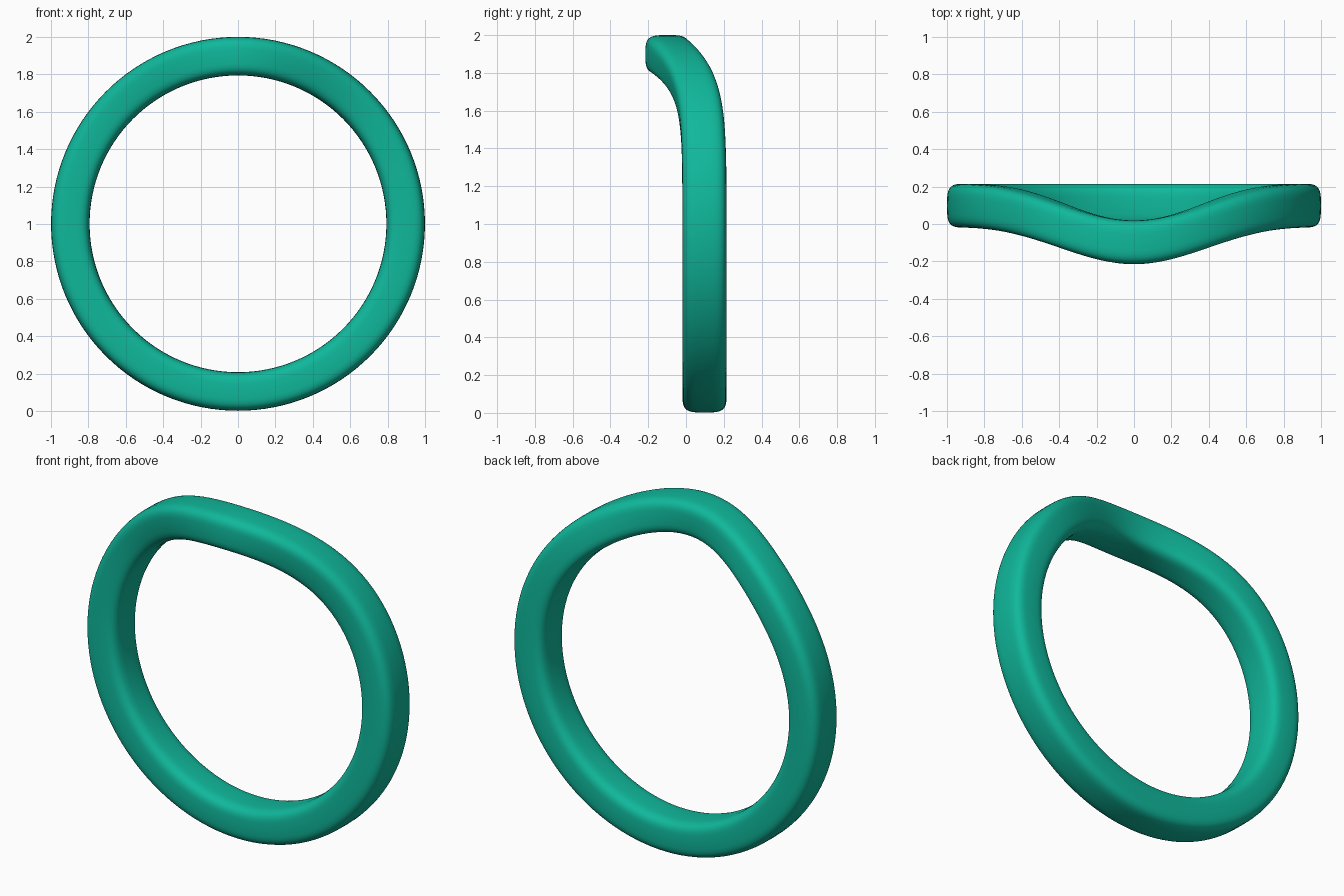
import bpy, math

if "Cube" in bpy.data.objects:
    bpy.data.objects.remove(bpy.data.objects["Cube"])

SEG, SIDES = 128, 40
RADIUS, HALF_R, HALF_Y = 0.896, 0.103, 0.117


def spow(v, p):
    return math.copysign(abs(v) ** p, v)


# Rounded-square cross-section (radial, y)
profile = []
for j in range(SIDES):
    a = 2 * math.pi * j / SIDES
    profile.append((HALF_R * spow(math.cos(a), 0.52), HALF_Y * spow(math.sin(a), 0.52)))

# Sweep round the ring, with the top dipping forward
verts, faces = [], []
for i in range(SEG):
    t = 2 * math.pi * i / SEG
    from_top = min(t, 2 * math.pi - t)
    y0 = 0.098 - 0.196 * math.exp(-(from_top / 0.57) ** 2)
    for dr, dy in profile:
        r = RADIUS + dr
        verts.append((r * math.sin(t), y0 + dy, 1.001 + r * math.cos(t)))
    for j in range(SIDES):
        n, k = (i + 1) % SEG, (j + 1) % SIDES
        faces.append((i * SIDES + j, i * SIDES + k, n * SIDES + k, n * SIDES + j))

mesh = bpy.data.meshes.new("curved_ring")
mesh.from_pydata(verts, [], faces)
mesh.validate()
ring = bpy.data.objects.new("curved_ring", mesh)
bpy.context.collection.objects.link(ring)

# Consistent outward normals and smooth shading
import bmesh
bm = bmesh.new()
bm.from_mesh(mesh)
bmesh.ops.recalc_face_normals(bm, faces=bm.faces)
for f in bm.faces:
    f.smooth = True
bm.to_mesh(mesh)
bm.free()

# Teal finish
mat = bpy.data.materials.new("teal")
mat.diffuse_color = (0.005, 0.48, 0.33, 1)
mat.use_nodes = True
mat.node_tree.nodes["Principled BSDF"].inputs["Base Color"].default_value = mat.diffuse_color
mesh.materials.append(mat)
